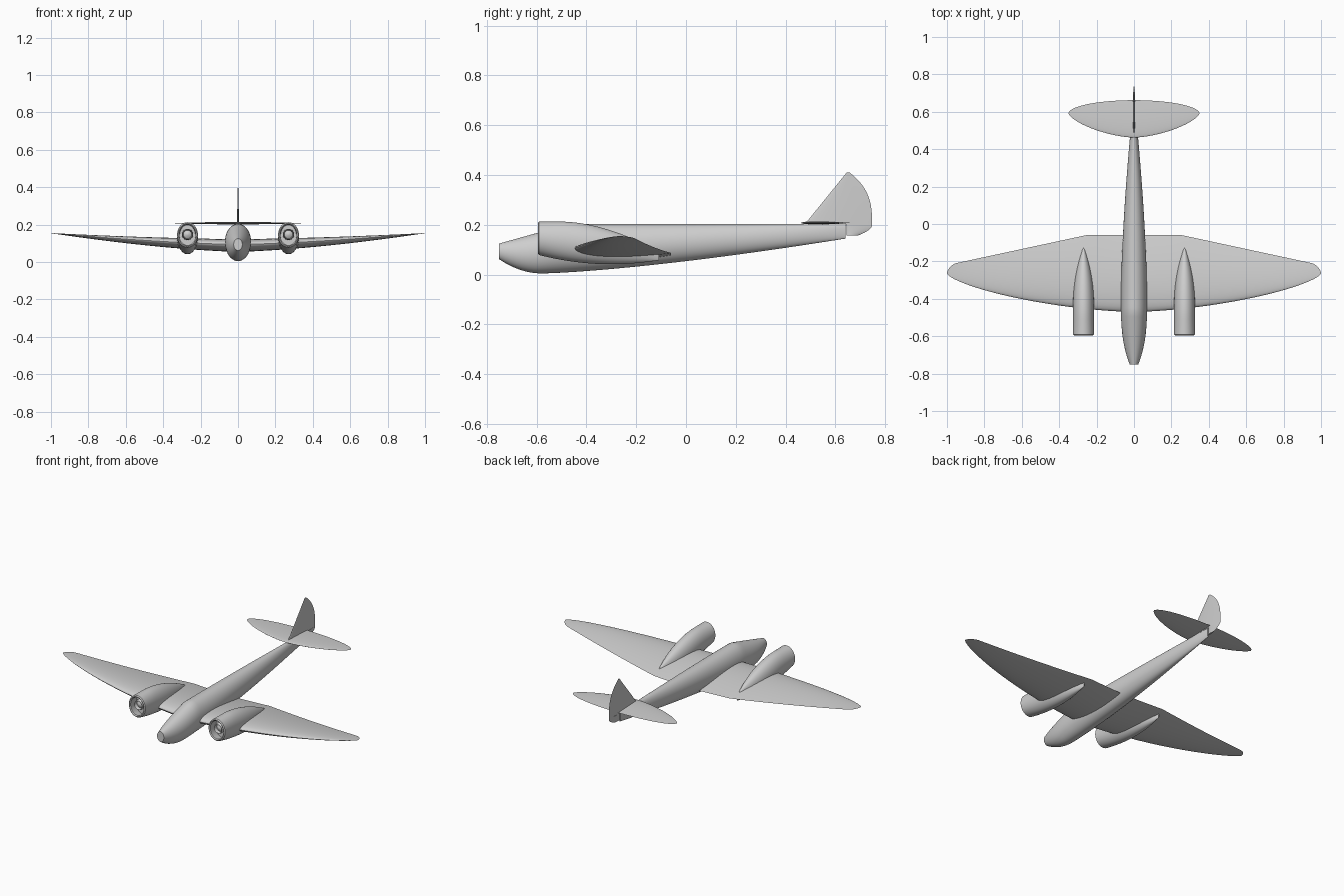
import bpy, bmesh
from math import sin, cos, pi, sqrt, radians, copysign

if "Cube" in bpy.data.objects:
    bpy.data.objects.remove(bpy.data.objects["Cube"])

colour = (0.62, 0.62, 0.62, 1)
grey = bpy.data.materials.new("plain grey")
grey.use_nodes = True
grey.diffuse_color = colour
grey.node_tree.nodes["Principled BSDF"].inputs["Base Color"].default_value = colour


def spread(start, end, count):
    """Evenly spaced values, ends included."""
    return [start + (end - start) * i / count for i in range(count + 1)]


def loft(name, rings):
    """Skin a list of equal rings and close both ends."""
    bm = bmesh.new()
    loops = [[bm.verts.new(point) for point in ring] for ring in rings]
    for a, b in zip(loops, loops[1:]):
        for i in range(len(a)):
            bm.faces.new((a[i - 1], a[i], b[i], b[i - 1]))
    bm.faces.new(loops[0])
    bm.faces.new(loops[-1])
    bmesh.ops.recalc_face_normals(bm, faces=bm.faces)
    mesh = bpy.data.meshes.new(name)
    bm.to_mesh(mesh)
    bm.free()
    mesh.materials.append(grey)
    obj = bpy.data.objects.new(name, mesh)
    bpy.context.collection.objects.link(obj)
    bpy.ops.object.select_all(action="DESELECT")
    obj.select_set(True)
    bpy.context.view_layer.objects.active = obj
    bpy.ops.object.shade_smooth_by_angle(angle=radians(35))


def oval_ring(x, y, half, low, high, sides=40):
    """Upright oval across the y axis."""
    middle, rise = (low + high) / 2, (high - low) / 2
    angles = spread(0, 2 * pi, sides)[:-1]
    return [(x + half * cos(a), y, middle + rise * sin(a)) for a in angles]


def foil_section(lead, trail, thick, sides=36):
    """Teardrop section as pairs of chord position and offset."""
    section = []
    for a in spread(0, 2 * pi, sides)[:-1]:
        u = (1 + cos(a)) / 2
        offset = copysign(1.3 * thick * sqrt(u) * (1 - u), sin(a))
        section.append((lead + u * (trail - lead), offset))
    return section


def fuselage_ring(y):
    # Rounded nose, sloping windscreen, straight back and rising belly
    if y < -0.4:
        half = 0.07 - 0.047 * ((-0.4 - y) / 0.35) ** 3
    else:
        half = 0.07 - 0.065 * ((y + 0.4) / 1.04) ** 1.6
    if y < -0.58:
        low = 0.005 + 0.057 * ((-0.58 - y) / 0.17) ** 2
    else:
        low = 0.005 + 0.14 * ((y + 0.58) / 1.22) ** 1.4
    high = min(0.204, 0.125 + 0.28 * (y + 0.75))
    return oval_ring(0, y, half, low, high)


def lead_curve(s):
    """Sweep of a leading edge, from one at the root to zero at the tip."""
    return (1 - s ** 1.6) ** 0.7


def wing_ring(s):
    x = abs(s)
    lead = -0.265 - 0.205 * lead_curve(x)
    trail = -0.265 + 0.205 * min(1, 1.27 - 1.05 * x, 1.3 * sqrt(1 - x))
    height = 0.085 + 0.03 * x + 0.04 * x * x
    section = foil_section(lead, trail, 0.066 * (1 - x ** 1.5))
    # The nose of the section sits a little higher than its tail
    return [(s, y, height + offset - 0.04 * (y + 0.265)) for y, offset in section]


def tailplane_ring(s):
    x = abs(s)
    lead = 0.59 - 0.128 * lead_curve(x)
    trail = 0.59 + 0.072 * sqrt(1 - x * x)
    section = foil_section(lead, trail, 0.013 * (1 - x ** 2))
    return [(0.35 * s, y, 0.208 + offset) for y, offset in section]


def fin_ring(t):
    section = foil_section(0.475 + 0.17 * t, 0.747 - 0.09 * t ** 3, 0.012 - 0.01 * t)
    return [(offset, y, 0.2 + 0.21 * t) for y, offset in section]


def rudder_foot_ring(t):
    section = foil_section(0.645, 0.747 - 0.055 * (1 - t) ** 2, 0.01)
    return [(offset, y, 0.158 + 0.042 * t) for y, offset in section]


def nacelle_ring(x, y, inset=0):
    # Straight cowling tapering to an upright knife edge
    half = 0.056 * (1 - (max(0, y + 0.45) / 0.345) ** 2.2)
    high = 0.213 - 0.12 * (max(0, y + 0.5) / 0.39) ** 1.8
    low = 0.042 + 0.44 * (y + 0.3) ** 2
    return oval_ring(x, y, half - inset, low + inset, high - inset)


# Fuselage
loft("fuselage", [fuselage_ring(y) for y in spread(-0.75, 0.64, 60)])

# Wing and tailplane, with stations gathered towards the tips
stations = [sin(a) for a in spread(-pi / 2 + 0.01, pi / 2 - 0.01, 60)]
loft("wing", [wing_ring(s) for s in stations])
loft("tailplane", [tailplane_ring(s) for s in stations])

# Fin and the rudder foot behind the end of the fuselage
loft("fin", [fin_ring(t) for t in spread(0, 1, 20)])
loft("rudder_foot", [rudder_foot_ring(t) for t in spread(0, 1, 8)])

# Engine nacelles with hollow cowlings and round hubs
for side, x in (("left", 0.27), ("right", -0.27)):
    intake = [nacelle_ring(x, -0.54, 0.014), nacelle_ring(x, -0.59, 0.012),
              nacelle_ring(x, -0.595, 0.006)]
    shell = [nacelle_ring(x, y) for y in spread(-0.59, -0.108, 30)]
    loft(side + "_nacelle", intake + shell)
    hub = [(-0.53, 0.03), (-0.57, 0.03), (-0.58, 0.026), (-0.56, 0.022), (-0.57, 0.006)]
    loft(side + "_engine_hub",
         [oval_ring(x, y, r, 0.148 - r, 0.148 + r) for y, r in hub])
